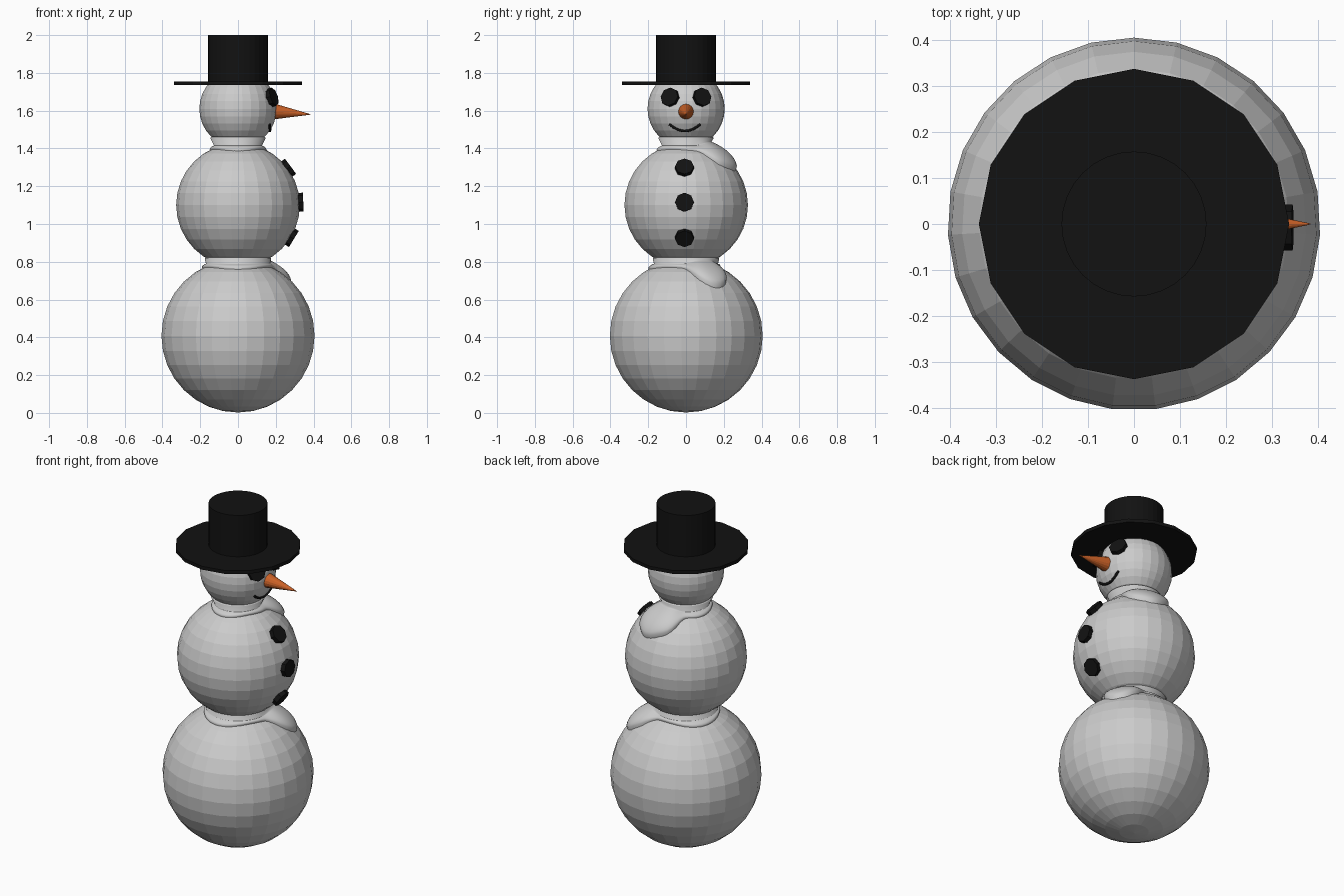
import bpy, bmesh
from math import sin, cos, pi, sqrt, radians, exp
from mathutils import Vector, Matrix

if "Cube" in bpy.data.objects:
    bpy.data.objects.remove(bpy.data.objects["Cube"])


def material(name, rgb):
    m = bpy.data.materials.new(name)
    m.diffuse_color = (*rgb, 1)
    m.use_nodes = True
    m.node_tree.nodes["Principled BSDF"].inputs["Base Color"].default_value = m.diffuse_color
    return m


BLACK = material("coal_black", (0.006, 0.006, 0.006))
ORANGE = material("carrot_orange", (0.6, 0.12, 0.02))


def finish(name, bm, mat=None, smooth=False):
    me = bpy.data.meshes.new(name)
    bmesh.ops.recalc_face_normals(bm, faces=bm.faces)
    for f in bm.faces:
        f.smooth = smooth
    bm.to_mesh(me)
    bm.free()
    ob = bpy.data.objects.new(name, me)
    bpy.context.collection.objects.link(ob)
    if mat:
        me.materials.append(mat)
    return ob


def ball(name, z, r):
    bm = bmesh.new()
    bmesh.ops.create_uvsphere(bm, u_segments=27, v_segments=16, radius=r,
                              matrix=Matrix.Translation((0, 0, z)))
    return finish(name, bm)


def cone(name, centre, axis, r1, r2, depth, sides, mat):
    rot = Vector(axis).to_track_quat('Z', 'Y').to_matrix().to_4x4()
    bm = bmesh.new()
    bmesh.ops.create_cone(bm, cap_ends=True, segments=sides, radius1=r1,
                          radius2=r2, depth=depth,
                          matrix=Matrix.Translation(centre) @ rot)
    return finish(name, bm, mat)


def snow_collar(name, zc, r, top_r, top_z, phi0, phi1, lobe_phi, az, width):
    """Smooth snow ring draped over a ball, with one lobe sliding down."""
    n, rows = 72, 12
    bm = bmesh.new()
    rings = []
    for i in range(n):
        a = 2 * pi * i / n
        d = (a - radians(az) + pi) % (2 * pi) - pi
        lobe = exp(-(d / radians(width)) ** 4)
        end = radians(phi1 + 1.5 * sin(3 * a) + (lobe_phi - phi1) * lobe
                      + 2 * lobe * cos(9 * d))
        th = 0.012 + 0.022 * lobe
        prof = [(top_r - 0.03, top_z - 0.015), (top_r - 0.005, top_z),
                (top_r + 0.004, top_z - 0.006)]
        for j in range(rows + 1):
            s = j / rows
            p = radians(phi0) + (end - radians(phi0)) * s
            rr = r - 0.006 + (th + 0.006) * sqrt(max(0, 1 - s ** 4))
            prof.append((rr * sin(p), zc + rr * cos(p)))
        rings.append([bm.verts.new((q * cos(a), q * sin(a), z)) for q, z in prof])
    for i in range(n):
        A, B = rings[i], rings[(i + 1) % n]
        for j in range(len(A) - 1):
            bm.faces.new((A[j], A[j + 1], B[j + 1], B[j]))
    return finish(name, bm, smooth=True)


# Body balls
HEAD_Z, HEAD_R = 1.61, 0.205
MID_Z, MID_R = 1.10, 0.328
LOW_Z, LOW_R = 0.408, 0.406
ball("lower_body", LOW_Z, LOW_R)
ball("middle_body", MID_Z, MID_R)
ball("head", HEAD_Z, HEAD_R)

# Packed snow at the joints
snow_collar("waist_snow", LOW_Z, LOW_R, 0.172, 0.825, 24, 28, 48, 33, 26)
snow_collar("neck_snow", MID_Z, MID_R, 0.143, 1.462, 22, 27, 56, 73, 38)

# Hat
cone("hat_brim", (0, 0, 1.745), (0, 0, 1), 0.338, 0.338, 0.02, 16, BLACK)
cone("hat_crown", (0, 0, 1.87), (0, 0, 1), 0.158, 0.158, 0.26, 32, BLACK)

# Carrot nose
tip_dir = Vector((1, 0, -0.08)).normalized()
cone("nose", Vector((0.285, 0, 1.588)), tip_dir, 0.043, 0.001, 0.2, 16, ORANGE)

# Coal eyes and buttons, facing outward from their ball
for side, y in (("left", 0.083), ("right", -0.083)):
    dz = 0.06
    d = Vector((sqrt(HEAD_R ** 2 - y * y - dz * dz), y, dz)).normalized()
    cone(side + "_eye", Vector((0, 0, HEAD_Z)) + d * HEAD_R, d,
         0.05, 0.05, 0.03, 8, BLACK)
for i, z in enumerate((1.295, 1.115, 0.93)):
    dz = z - MID_Z
    d = Vector((sqrt(MID_R ** 2 - dz * dz), 0, dz)).normalized()
    cone(f"button_{i + 1}", Vector((0, -0.008, MID_Z)) + d * (MID_R + 0.005), d,
         0.05, 0.05, 0.026, 8, BLACK)

# Smiling mouth hugging the head
cu = bpy.data.curves.new("mouth", 'CURVE')
cu.dimensions = '3D'
cu.bevel_depth = 0.007
cu.bevel_resolution = 2
cu.use_fill_caps = True
sp = cu.splines.new('POLY')
N = 17
sp.points.add(N - 1)
for i in range(N):
    t = -1 + 2 * i / (N - 1)
    y, z = 0.082 * t - 0.006, 1.493 + 0.036 * t * t
    x = sqrt(HEAD_R ** 2 - y * y - (z - HEAD_Z) ** 2)
    sp.points[i].co = (x, y, z, 1)
mouth = bpy.data.objects.new("mouth", cu)
bpy.context.collection.objects.link(mouth)
cu.materials.append(BLACK)
